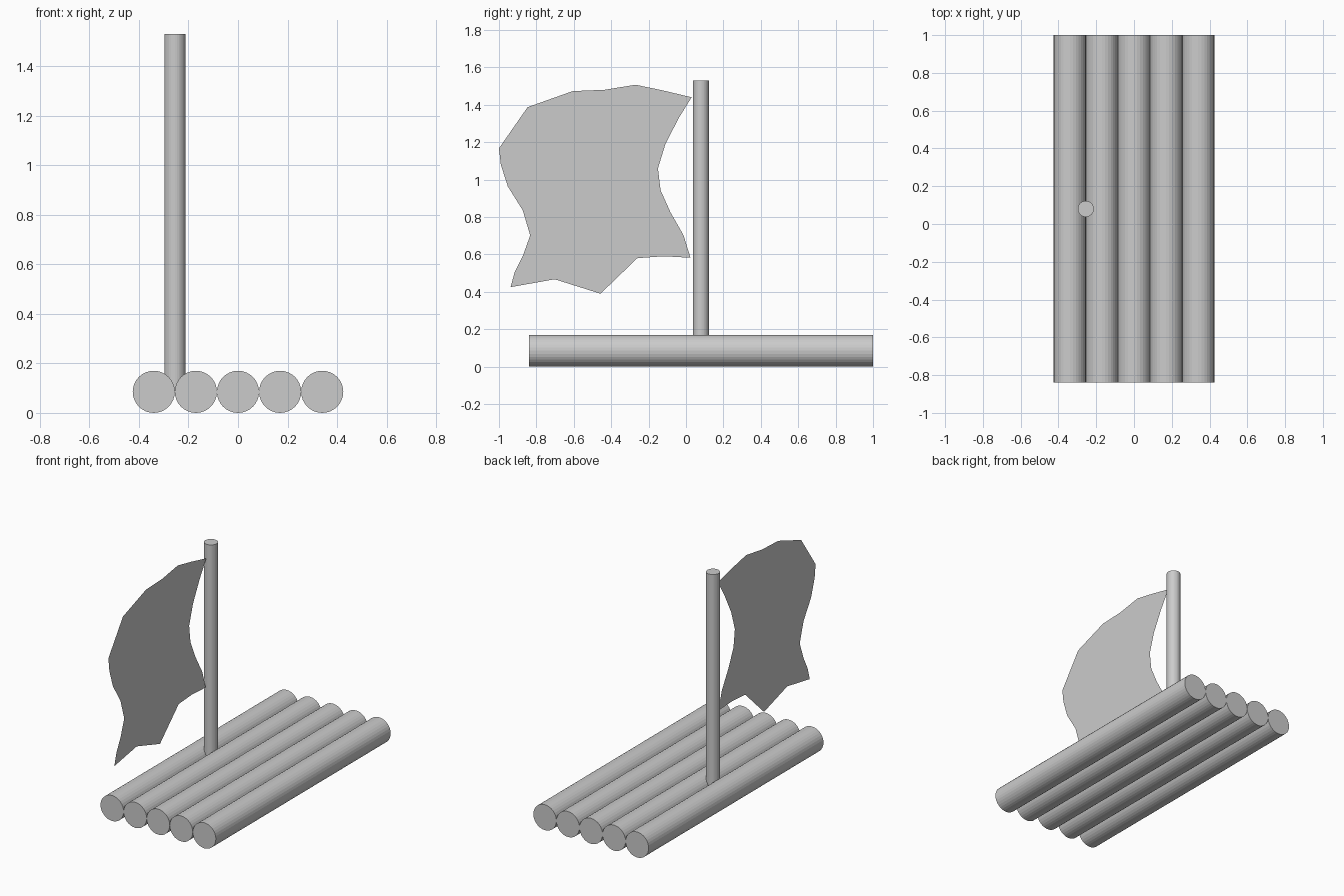
import bpy, math

if "Cube" in bpy.data.objects:
    bpy.data.objects.remove(bpy.data.objects["Cube"])

LOG_R = 0.085
MAST_X, MAST_Y = -0.255, 0.08


def cylinder(name, radius, depth, location, rotation=(0, 0, 0)):
    bpy.ops.mesh.primitive_cylinder_add(vertices=32, radius=radius, depth=depth,
                                        location=location, rotation=rotation)
    bpy.context.object.name = name


# Raft deck: five logs side by side
for i in range(5):
    cylinder(f"log_{i + 1}", LOG_R, 1.84, ((i - 2) * 2 * LOG_R, 0.08, LOG_R),
             (math.pi / 2, 0, 0))

# Mast wedged between the first two logs
bottom, top = 0.09, 1.53
cylinder("mast", 0.0425, top - bottom, (MAST_X, MAST_Y, (top + bottom) / 2))

# Ragged sail: flat sheet outline in (y, z)
outline = [
    (0.03, 1.44), (-0.125, 1.477), (-0.27, 1.507), (-0.435, 1.48),
    (-0.606, 1.473), (-0.847, 1.387), (-1.0, 1.167), (-0.99, 1.08),
    (-0.953, 0.964), (-0.873, 0.836), (-0.833, 0.702), (-0.873, 0.59),
    (-0.916, 0.505), (-0.938, 0.425), (-0.702, 0.467), (-0.457, 0.39),
    (-0.26, 0.58), (-0.12, 0.59), (0.024, 0.582), (-0.013, 0.702),
    (-0.083, 0.825), (-0.136, 0.943), (-0.15, 1.06), (-0.11, 1.19),
    (-0.04, 1.327),
]
mesh = bpy.data.meshes.new("sail")
mesh.from_pydata([(MAST_X, y, z) for y, z in outline], [], [range(len(outline))])
mesh.update()
bpy.context.collection.objects.link(bpy.data.objects.new("sail", mesh))
